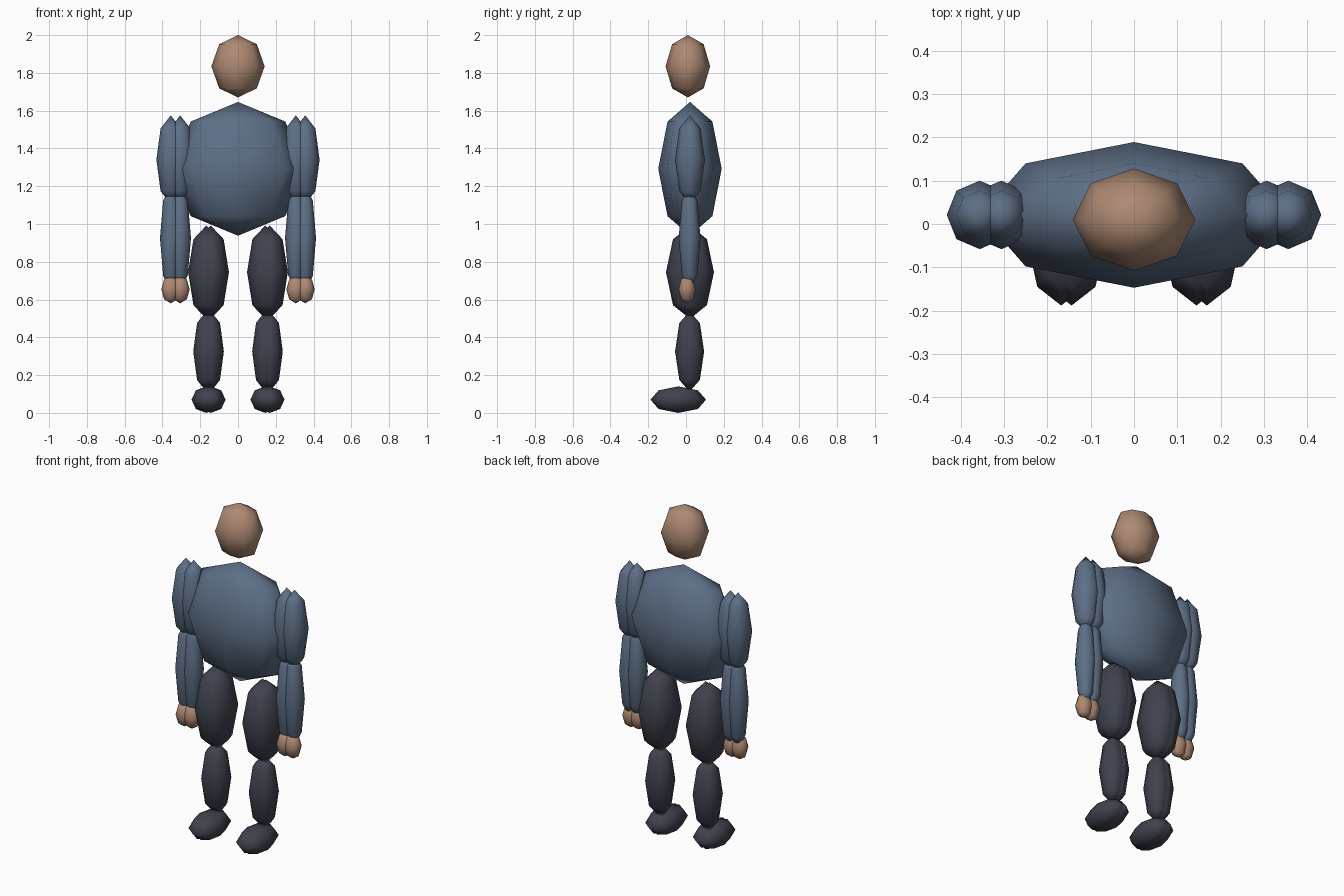
import bpy
import bmesh
from mathutils import Matrix, Vector

cube = bpy.data.objects.get("Cube")
if cube:
    bpy.data.objects.remove(cube, do_unlink=True)


def make_material(name, rgb):
    mat = bpy.data.materials.new(name)
    mat.use_nodes = True
    color = (*rgb, 1.0)
    mat.diffuse_color = color
    mat.node_tree.nodes["Principled BSDF"].inputs["Base Color"].default_value = color
    return mat


skin = make_material("skin_tan", (0.42, 0.25, 0.17))
shirt = make_material("shirt_blue", (0.11, 0.16, 0.24))
trousers = make_material("trousers_charcoal", (0.05, 0.055, 0.075))


def ellipsoid(name, center, radii, mat):
    """Smooth-shaded ellipsoid with eight sides and four bands."""
    bm = bmesh.new()
    bmesh.ops.create_uvsphere(bm, u_segments=8, v_segments=4, radius=1,
                              matrix=Matrix.Diagonal((*radii, 1)))
    for face in bm.faces:
        face.smooth = True
    mesh = bpy.data.meshes.new(name)
    bm.to_mesh(mesh)
    bm.free()
    mesh.materials.append(mat)
    obj = bpy.data.objects.new(name, mesh)
    obj.location = Vector(center)
    bpy.context.collection.objects.link(obj)
    return obj


# Head and torso
ellipsoid("head", (0, 0.01, 1.835), (0.141, 0.118, 0.165), skin)
ellipsoid("torso", (0, 0.021, 1.292), (0.354, 0.168, 0.354), shirt)

# Limb parts: name, y, z, radii, material
arm_parts = [
    ("upper_arm", 0.021, 1.34, (0.076, 0.079, 0.235), shirt),
    ("forearm", 0.019, 0.925, (0.057, 0.058, 0.28), shirt),
    ("hand", 0.006, 0.654, (0.05, 0.045, 0.074), skin),
]
leg_parts = [
    ("thigh", 0.021, 0.745, (0.096, 0.127, 0.247), trousers),
    ("shin", 0.019, 0.325, (0.069, 0.077, 0.213), trousers),
    ("foot", -0.041, 0.07, (0.078, 0.147, 0.07), trousers),
]

# Each limb is a pair of overlapping volumes, mirrored to both sides
for parts, mid, spread in ((arm_parts, 0.331, 0.025), (leg_parts, 0.156, 0.012)):
    for side, sx in (("left", 1), ("right", -1)):
        for layer, shift in (("outer", spread), ("inner", -spread)):
            for part, y, z, radii, mat in parts:
                ellipsoid(f"{side}_{part}_{layer}", (sx * (mid + shift), y, z), radii, mat)
